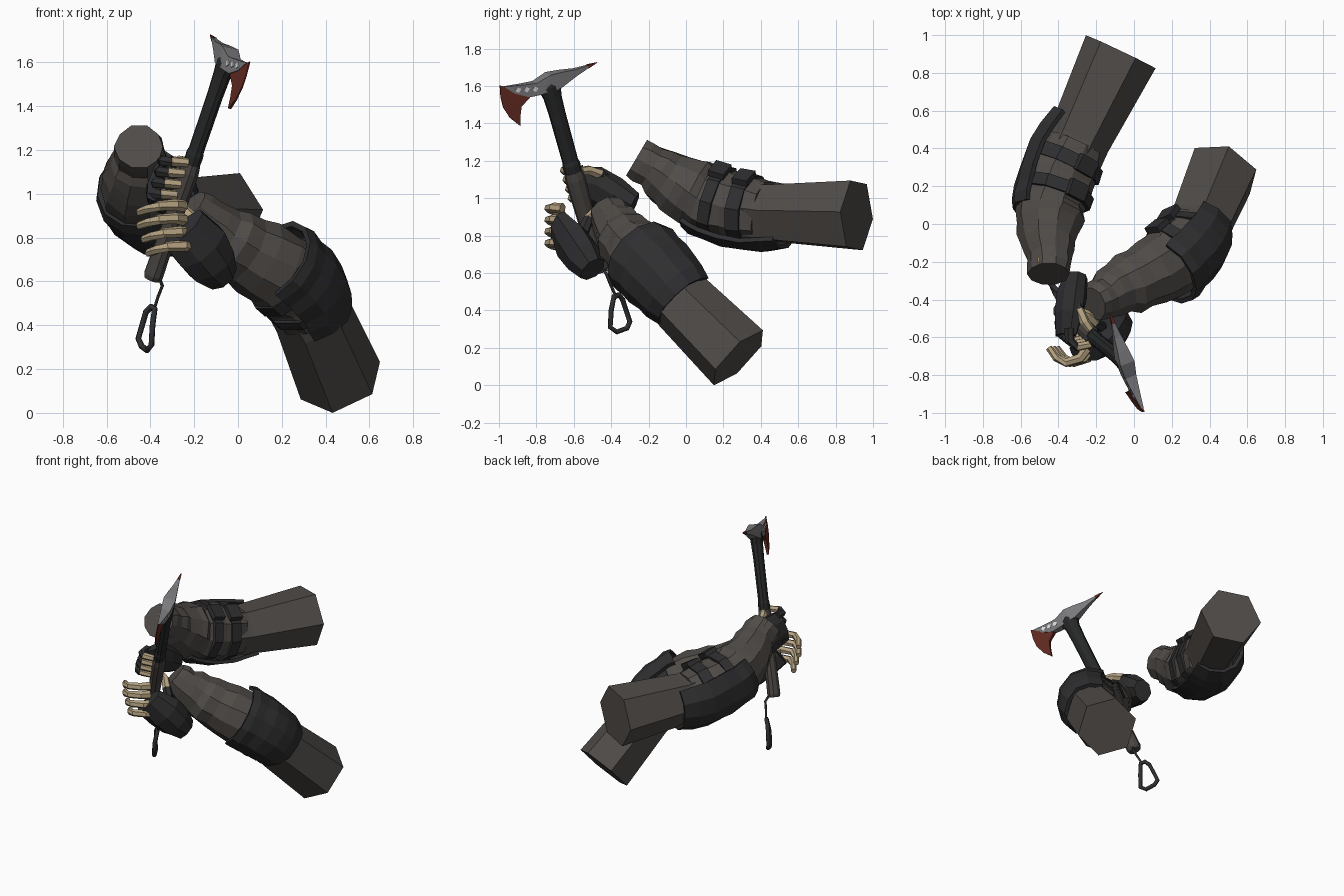
import bpy, bmesh, math, random
from mathutils import Vector, Matrix

random.seed(4)
cube = bpy.data.objects.get("Cube")
if cube:
    bpy.data.objects.remove(cube, do_unlink=True)


def material(name, rgb):
    m = bpy.data.materials.new(name)
    m.use_nodes = True
    m.diffuse_color = (*rgb, 1)
    m.node_tree.nodes["Principled BSDF"].inputs["Base Color"].default_value = (*rgb, 1)
    return m


CLOTH = material("brown grey cloth", (0.08, 0.071, 0.064))
PAD = material("charcoal padding", (0.028, 0.028, 0.03))
SKIN = material("tan skin", (0.46, 0.36, 0.22))
STEEL = material("grey steel", (0.2, 0.2, 0.21))
PALE = material("pale steel", (0.75, 0.75, 0.75))
RED = material("dark red edge", (0.13, 0.025, 0.016))
BLACK = material("black handle", (0.02, 0.021, 0.021))
GRIP = material("brown grip", (0.066, 0.059, 0.054))


def finish(name, bm, mats):
    bmesh.ops.recalc_face_normals(bm, faces=bm.faces)
    mesh = bpy.data.meshes.new(name)
    bm.to_mesh(mesh)
    bm.free()
    for m in mats:
        mesh.materials.append(m)
    ob = bpy.data.objects.new(name, mesh)
    bpy.context.collection.objects.link(ob)
    return ob


def loft(name, rings, mats, sides=8, hint=(0, 0, 1), jitter=0.0, arc=None, grow=0.0, phase=0.5):
    """Skin rings of (centre, radius along hint, other radius); arc in degrees leaves an open shell.
    Each segment takes the next material, and the last one repeats."""
    bm = bmesh.new()
    pts = [Vector(r[0]) for r in rings]
    rows = []
    for i, r in enumerate(rings):
        t = (pts[min(i + 1, len(pts) - 1)] - pts[max(i - 1, 0)]).normalized()
        a = Vector(hint)
        a = (a - t * a.dot(t)).normalized()
        b = t.cross(a)
        ra, rb = r[1] + grow, r[-1] + grow
        row = []
        for k in range(sides):
            if arc:
                ang = math.radians(arc) * (2 * k / (sides - 1) - 1)
            else:
                ang = 2 * math.pi * (k + phase) / sides
            f = 1 + random.uniform(-jitter, jitter)
            row.append(bm.verts.new(pts[i] + (a * ra * math.cos(ang) + b * rb * math.sin(ang)) * f))
        rows.append(row)
    for i in range(len(rows) - 1):
        for k in range(sides - 1 if arc else sides):
            n = (k + 1) % sides
            f = bm.faces.new((rows[i][k], rows[i][n], rows[i + 1][n], rows[i + 1][k]))
            f.material_index = min(i, len(mats) - 1)
    if not arc:
        bm.faces.new(rows[0])
        bm.faces.new(rows[-1]).material_index = len(mats) - 1
    return finish(name, bm, mats)


def mix(a, b, t):
    return (Vector(a[0]).lerp(Vector(b[0]), t), a[1] + (b[1] - a[1]) * t)


def folds(rings):
    """Add a slightly fuller ring between each pair, as cloth folds."""
    out = []
    for a, b in zip(rings, rings[1:]):
        c, r = mix(a, b, 0.55)
        out += [a, (c, r * 1.04)]
    return out + [rings[-1]]


def box(name, centre, size, axes, mat):
    bm = bmesh.new()
    bmesh.ops.create_cube(bm, size=1)
    rot = Matrix(axes).transposed()
    for v in bm.verts:
        v.co = rot @ Vector([c * s for c, s in zip(v.co, size)]) + Vector(centre)
    return finish(name, bm, [mat])


# Arms: upper arm, folded sleeve, elbow pad, straps with buckles
arms = {
    "right": dict(
        upper=[((-.07, .912, .908), .205), ((-.29, .45, .92), .168), ((-.36, .3, .94), .17)],
        corner=(.075, -.04, .185),
        sleeve=[((-.31, .42, .925), .165), ((-.39, .25, .955), .19), ((-.44, .1, 1.0), .185),
                ((-.455, 0, 1.05), .175), ((-.455, -.1, 1.11), .15), ((-.45, -.18, 1.165), .118),
                ((-.45, -.265, 1.215), .112)],
        pad=[((-.26, .53, .92), .18), ((-.35, .36, .935), .21), ((-.425, .15, .985), .205),
             ((-.45, .05, 1.025), .185)],
        out=(-.75, .1, -.65), up=(.5, -.1, .85)),
    "left": dict(
        upper=[((.467, .28, .147), .2), ((.34, -.02, .445), .18), ((.28, -.1, .55), .175)],
        corner=(.035, .13, .145),
        sleeve=[((.33, -.05, .48), .17), ((.28, -.13, .57), .185), ((.17, -.22, .66), .18),
                ((.03, -.29, .74), .165), ((-.08, -.34, .81), .145), ((-.16, -.39, .88), .115),
                ((-.22, -.42, .94), .095)],
        pad=[((.35, -.01, .45), .172), ((.305, -.1, .55), .192), ((.23, -.185, .635), .2),
             ((.165, -.245, .69), .2)],
        out=(.75, -.45, .42), up=(-.6, .5, .4)),
}
for side, d in arms.items():
    loft(side + "_upper_arm", d["upper"], [CLOTH], 6, d["corner"], phase=0)
    loft(side + "_sleeve", folds(d["sleeve"]), [CLOTH], 10, jitter=0.055)
    pad = loft(side + "_elbow_pad", folds(d["pad"]), [PAD], 7, d["out"], 0.025, arc=88)
    solid = pad.modifiers.new("thickness", "SOLIDIFY")
    solid.thickness = 0.025
    solid.offset = 0
    s = d["sleeve"]
    for n in range(2):
        band = [mix(s[n], s[n + 1], .35), mix(s[n], s[n + 1], .75)]
        loft(f"{side}_strap_{n + 1}", band, [PAD], 10, grow=0.018)
        c, r = mix(*band, .5)
        along = (band[1][0] - band[0][0]).normalized()
        up = Vector(d["up"])
        up = (up - along * up.dot(along)).normalized()
        box(f"{side}_buckle_{n + 1}", c + up * (r + .02), (.09, .11, .035),
            (along, up.cross(along), up), PAD)

# Bare patch of skin behind the right cuff's rim
box("wrist_skin", (-.47, -.198, 1.276), (.075, .045, .02),
    ((1, 0, 0), (0, -.86, .5), (0, .5, .86)), SKIN)

# Axe frame: up the handle, towards the blade, and through the head
U = Vector((.342, -.277, 1)).normalized()
H = Vector((.277, -.895, -.35))
H = (H - U * H.dot(U)).normalized()
N = U.cross(H)
TOP = Vector((-.053, -.73, 1.6))


def shaft(z):
    return TOP + U * ((z - 1.6) / U.z)


def handle(name, rings, mat):
    loft(name, [(shaft(z), a, b) for z, a, b in rings], [mat], 10, H)


handle("axe_shaft", [(1.1, .045, .036), (1.18, .05, .04), (1.2, .044, .035), (1.45, .046, .036),
                     (1.54, .05, .04), (1.6, .066, .043), (1.63, .05, .035)], BLACK)
handle("axe_grip", [(.61, .042, .038), (.63, .05, .045), (.85, .048, .04), (1.1, .056, .046),
                    (1.14, .05, .04)], GRIP)


def thickness(a, thick):
    return max(.003, thick * (1 - abs(a) / .3))


def plate(name, outline, mat, thick):
    """Outline in (towards blade, up handle), thickest over the handle."""
    bm = bmesh.new()
    face = bm.faces.new([bm.verts.new((a, -1, b)) for a, b in outline])
    new = bmesh.ops.extrude_face_region(bm, geom=[face])["geom"]
    for v in new:
        if isinstance(v, bmesh.types.BMVert):
            v.co.y = 1
    for cut in (-.03, .07):
        bmesh.ops.bisect_plane(bm, geom=bm.verts[:] + bm.edges[:] + bm.faces[:],
                               plane_co=(cut, 0, 0), plane_no=(1, 0, 0))
    for v in bm.verts:
        v.co.y *= thickness(v.co.x, thick)
    bmesh.ops.triangulate(bm, faces=bm.faces[:])
    for v in bm.verts:
        v.co = TOP + H * v.co.x + N * v.co.y + U * v.co.z
    finish(name, bm, [mat])


plate("axe_head", [(.25, .09), (.16, .068), (.075, .05), (-.01, .068), (-.08, .057),
                   (-.162, .039), (-.24, .033), (-.24, .019), (-.16, .004), (-.05, -.024),
                   (.06, -.02), (.131, -.012), (.2, .032)], STEEL, .042)
plate("spike_tip", [(-.235, .036), (-.295, .028), (-.235, .016)], RED, .046)
plate("axe_blade", [(.267, .103), (.28, .04), (.282, -.02), (.26, -.09), (.218, -.15), (.205, -.1),
                    (.185, -.05), (.125, -.014), (.2, .032), (.25, .09)], RED, .03)

# Pale diamonds along the head
for i, a in enumerate((.09, .135, .18)):
    c = TOP + H * a + U * (.022 + .013 * i)
    s = N * (thickness(a, .042) + .003)
    loft(f"head_diamond_{i + 1}", [(c - s, .018, .016), (c + s, .018, .016)],
         [PALE], 4, H, phase=0)


# Lanyard cord and clip under the handle
def wire(name, pts, radius, closed, mat):
    cu = bpy.data.curves.new(name, "CURVE")
    cu.dimensions = "3D"
    cu.bevel_depth = radius
    cu.bevel_resolution = 1
    sp = cu.splines.new("POLY")
    sp.points.add(len(pts) - 1)
    for p, co in zip(sp.points, pts):
        p.co = (*co, 1)
    sp.use_cyclic_u = closed
    cu.materials.append(mat)
    bpy.context.collection.objects.link(bpy.data.objects.new(name, cu))


wire("cord", [(-.37, -.45, .64), (-.345, -.42, .58), (-.365, -.4, .53), (-.385, -.37, .465)],
     .008, False, PAD)
wire("clip", [(-.38, -.385, .475), (-.39, -.40, .4), (-.395, -.405, .31), (-.415, -.37, .285),
              (-.44, -.315, .305), (-.455, -.3, .34), (-.42, -.34, .46), (-.395, -.36, .485)],
     .014, True, PAD)

# Gloves, wide across the knuckles
loft("left_glove", [((-.31, -.28, .96), .075, .06), ((-.33, -.38, 1.01), .105, .075),
                    ((-.345, -.48, 1.055), .12, .065), ((-.36, -.59, 1.07), .11, .045)],
     [PAD], 8, U, 0.04)
loft("right_glove", [((-.075, -.5, .62), .08, .08), ((-.12, -.55, .68), .115, .1),
                     ((-.17, -.605, .755), .135, .1), ((-.25, -.675, .84), .125, .06)],
     [PAD], 8, U, 0.04)


def finger(name, pts, mats, r=.027):
    loft(name, [(p, r * (1.08 - .1 * i)) for i, p in enumerate(pts)], mats, 6, U)


# Half-covered fingers stacked along the handle
for i in range(4):
    lift = U * (.085 - .054 * i)
    finger(f"left_finger_{i + 1}",
           [Vector(p) + lift for p in ((-.37, -.53, 1.07), (-.365, -.6, 1.07),
                                       (-.325, -.63, 1.07), (-.255, -.615, 1.065))],
           [PAD, PAD, SKIN])
    drop = Vector((.02 * max(0, i - 1), 0, .085 - .062 * i))
    finger(f"right_finger_{i + 1}",
           [Vector(p) + drop for p in ((-.25, -.66, .86), (-.285, -.71, .865), (-.36, -.735, .86),
                                       (-.41, -.71, .845), (-.45, -.655, .83))], [SKIN])
finger("left_thumb", [(-.32, -.4, 1.08), (-.29, -.46, 1.13), (-.26, -.52, 1.15),
                      (-.23, -.56, 1.145)], [PAD, SKIN], .03)
finger("right_thumb", [(-.17, -.55, .82), (-.21, -.52, .89), (-.25, -.48, .93),
                       (-.3, -.46, .95)], [PAD, SKIN], .03)
